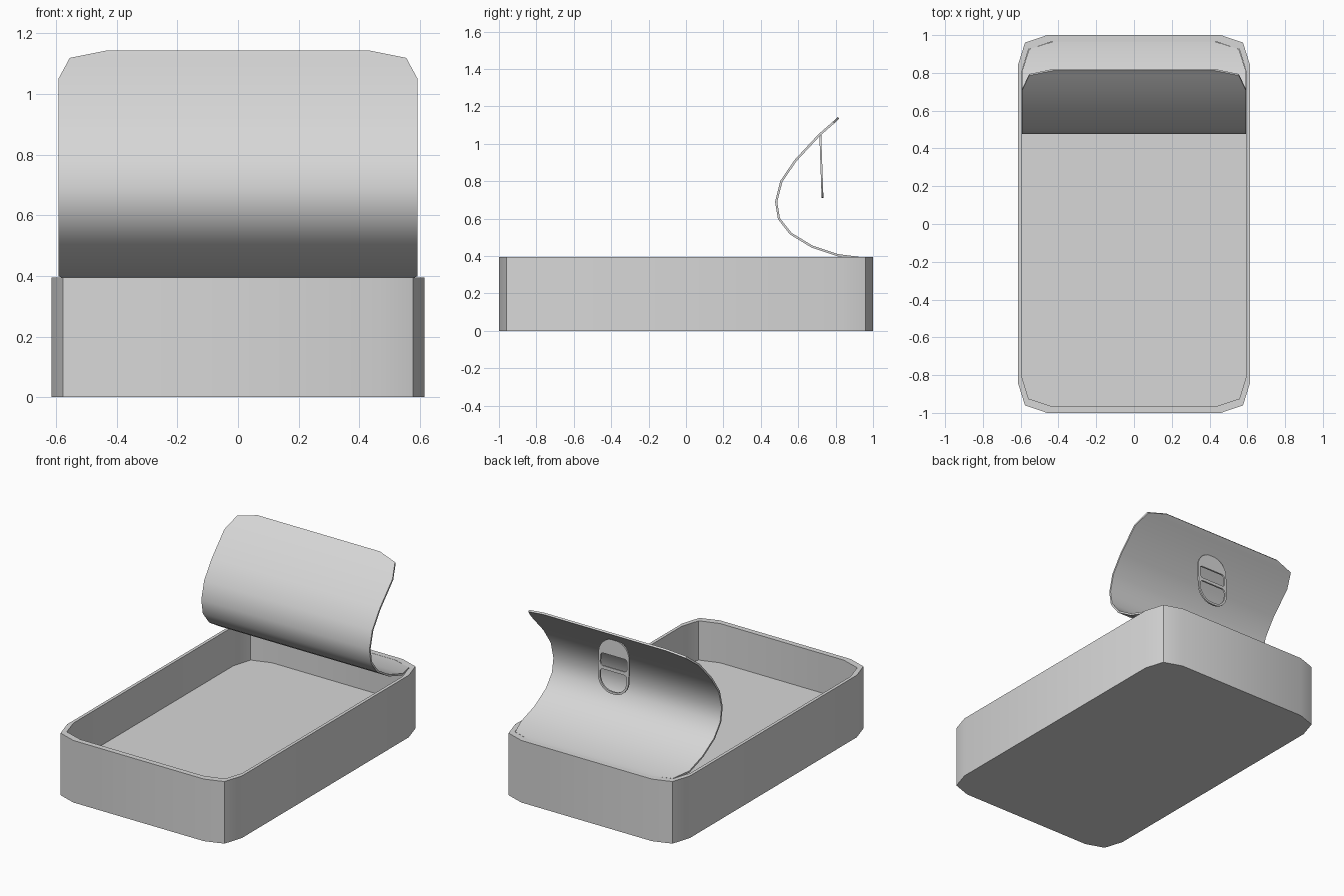
import bpy, bmesh, math

default = bpy.data.objects.get("Cube")
if default:
    bpy.data.objects.remove(default, do_unlink=True)

# Single metal colour
metal = bpy.data.materials.new("light_grey_metal")
metal.use_nodes = True
GREY = (0.68, 0.68, 0.68, 1)
metal.diffuse_color = GREY
metal.node_tree.nodes["Principled BSDF"].inputs["Base Color"].default_value = GREY


def activate(obj):
    bpy.ops.object.select_all(action='DESELECT')
    obj.select_set(True)
    bpy.context.view_layer.objects.active = obj


def make_object(name, bm):
    bmesh.ops.recalc_face_normals(bm, faces=bm.faces)
    mesh = bpy.data.meshes.new(name)
    bm.to_mesh(mesh)
    bm.free()
    mesh.materials.append(metal)
    obj = bpy.data.objects.new(name, mesh)
    bpy.context.collection.objects.link(obj)
    return obj


def smooth(obj, degrees):
    activate(obj)
    bpy.ops.object.shade_smooth_by_angle(angle=math.radians(degrees))


def mirrored_outline(corner):
    """Closed outline from one corner's points, running from side to back."""
    half = corner + [(-x, y) for x, y in reversed(corner)]
    return half + [(-x, -y) for x, y in half]


# Open tray: outer wall, rim, inner wall and floor
OUTER = mirrored_outline([(0.615, 0.84), (0.577, 0.96), (0.46, 1.0)])
INNER = mirrored_outline([(0.595, 0.805), (0.558, 0.925), (0.435, 0.965)])
bm = bmesh.new()
loops = [[bm.verts.new((x, y, z)) for x, y in outline]
         for outline, z in ((OUTER, 0), (OUTER, 0.395), (INNER, 0.395), (INNER, 0.145))]
n = len(OUTER)
for a, b in zip(loops, loops[1:]):
    for i in range(n):
        j = (i + 1) % n
        bm.faces.new((a[i], a[j], b[j], b[i]))
bm.faces.new(loops[0])
bm.faces.new(loops[-1])
tray = make_object("tray", bm)
smooth(tray, 30)

# Peeled lid: rows of (y, z, half width) along the curl
W = 0.592
ROWS = [(0.965, 0.388, 0.43), (0.925, 0.39, 0.555), (0.81, 0.405, W), (0.675, 0.45, W),
        (0.56, 0.52, W), (0.497, 0.60, W), (0.482, 0.69, W), (0.51, 0.80, W),
        (0.585, 0.91, W), (0.712, 1.047, W), (0.79, 1.115, 0.555), (0.816, 1.14, 0.43)]
bm = bmesh.new()
rows = [[bm.verts.new((s * w, y, z)) for s in (-1, 1)] for y, z, w in ROWS]
for a, b in zip(rows, rows[1:]):
    bm.faces.new((a[0], a[1], b[1], b[0]))
lid = make_object("peeled_lid", bm)
solid = lid.modifiers.new("thickness", 'SOLIDIFY')
solid.thickness = 0.012
solid.offset = 0
activate(lid)
bpy.ops.object.modifier_apply(modifier=solid.name)
smooth(lid, 40)


# Pull tab: rounded plate with a slot and a finger hole
def rounded(half_width, bottom, top, r_bottom, r_top, steps=6):
    """Rounded rectangle with its own radius at each end."""
    points = []
    for sx, z, r, start in ((1, top - r_top, r_top, 0), (-1, top - r_top, r_top, 90),
                            (-1, bottom + r_bottom, r_bottom, 180),
                            (1, bottom + r_bottom, r_bottom, 270)):
        for k in range(steps + 1):
            t = math.radians(start + 90 * k / steps)
            points.append((sx * (half_width - r) + r * math.cos(t), z + r * math.sin(t)))
    return points


curve = bpy.data.curves.new("pull_tab", 'CURVE')
curve.dimensions = '2D'
curve.fill_mode = 'BOTH'
curve.extrude = 0.005
for outline in (rounded(0.108, -0.34, 0, 0.1, 0.1),
                rounded(0.094, -0.18, -0.1, 0.02, 0.02),
                rounded(0.094, -0.326, -0.2, 0.085, 0.02)):
    spline = curve.splines.new('POLY')
    spline.points.add(len(outline) - 1)
    for p, (x, z) in zip(spline.points, outline):
        p.co = (x, z, 0, 1)
    spline.use_cyclic_u = True
curve.materials.append(metal)
tab = bpy.data.objects.new("pull_tab", curve)
bpy.context.collection.objects.link(tab)
tab.location = (0, 0.718, 1.05)
tab.rotation_euler = (math.radians(92), 0, 0)
activate(tab)
bpy.ops.object.convert(target='MESH')
smooth(bpy.context.view_layer.objects.active, 30)
